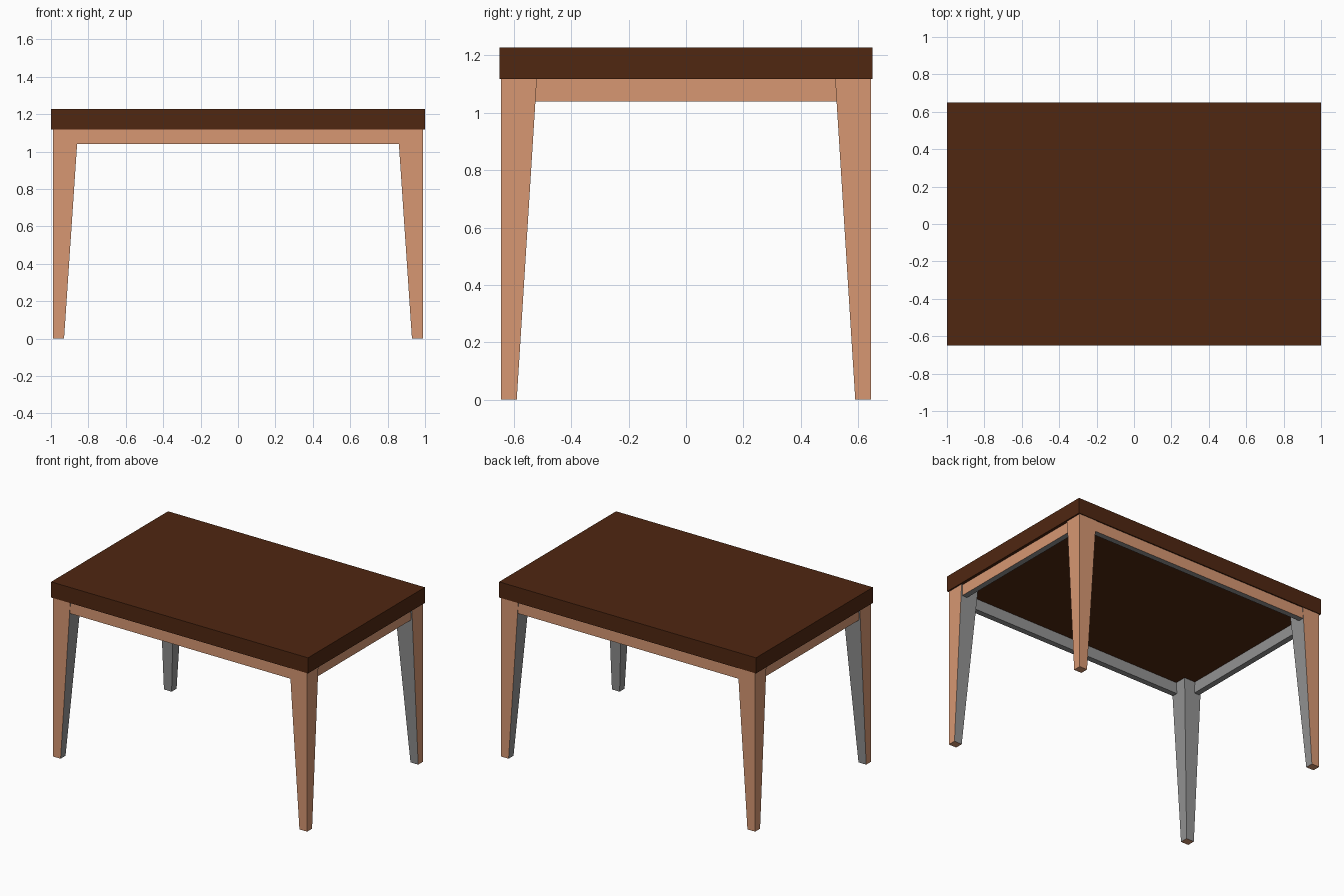
import bpy, bmesh

if "Cube" in bpy.data.objects:
    bpy.data.objects.remove(bpy.data.objects["Cube"])


def material(name, rgb):
    m = bpy.data.materials.new(name)
    m.diffuse_color = (*rgb, 1)
    m.use_nodes = True
    m.node_tree.nodes["Principled BSDF"].inputs["Base Color"].default_value = m.diffuse_color
    return m


dark_brown = material("dark brown wood", (0.08, 0.020, 0.0056))
tan = material("tan wood", (0.68, 0.31, 0.17))
grey = material("grey inner wood", (0.29, 0.29, 0.29))


def prism(name, low, high, z0, z1, mats, is_inner=None):
    """Solid between rectangle low at z0 and rectangle high at z1: (x0, x1, y0, y1)."""
    bm = bmesh.new()
    rings = []
    for (x0, x1, y0, y1), z in ((low, z0), (high, z1)):
        rings.append([bm.verts.new((x, y, z)) for x, y in
                      ((x0, y0), (x1, y0), (x1, y1), (x0, y1))])
    bm.faces.new(rings[0])
    bm.faces.new(rings[1])
    for i in range(4):
        j = (i + 1) % 4
        bm.faces.new((rings[0][i], rings[0][j], rings[1][j], rings[1][i]))
    bmesh.ops.recalc_face_normals(bm, faces=bm.faces)
    bm.normal_update()
    for f in bm.faces:
        if is_inner and is_inner(f.normal):
            f.material_index = 1
    me = bpy.data.meshes.new(name)
    bm.to_mesh(me)
    bm.free()
    for m in mats:
        me.materials.append(m)
    ob = bpy.data.objects.new(name, me)
    bpy.context.collection.objects.link(ob)
    return ob


# Table top
slab = (-1, 1, -0.65, 0.65)
prism("table_top", slab, slab, 1.118, 1.228, [dark_brown])

# Tapered legs: straight outer sides, sloping grey inner sides
X, Y = 0.99, 0.645
for sx, side in ((-1, "left"), (1, "right")):
    for sy, end in ((-1, "front"), (1, "back")):
        def corner(wx, wy):
            xs = sorted((sx * X, sx * (X - wx)))
            ys = sorted((sy * Y, sy * (Y - wy)))
            return (*xs, *ys)
        prism(f"{end}_{side}_leg", corner(0.06, 0.055), corner(0.135, 0.125),
              0, 1.118, [tan, grey],
              lambda n: n.x * sx < -0.5 or n.y * sy < -0.5)

# Apron rails: grey on the inside and underneath
for s, side, end in ((-1, "left", "front"), (1, "right", "back")):
    ys = sorted((s * 0.642, s * 0.602))
    rect = (-0.9, 0.9, *ys)
    prism(f"{end}_rail", rect, rect, 1.04, 1.118, [tan, grey],
          lambda n: n.y * s < -0.5 or n.z < -0.5)
    xs = sorted((s * 0.98, s * 0.94))
    rect = (*xs, -0.56, 0.56)
    prism(f"{side}_rail", rect, rect, 1.04, 1.118, [tan, grey],
          lambda n: n.x * s < -0.5 or n.z < -0.5)
